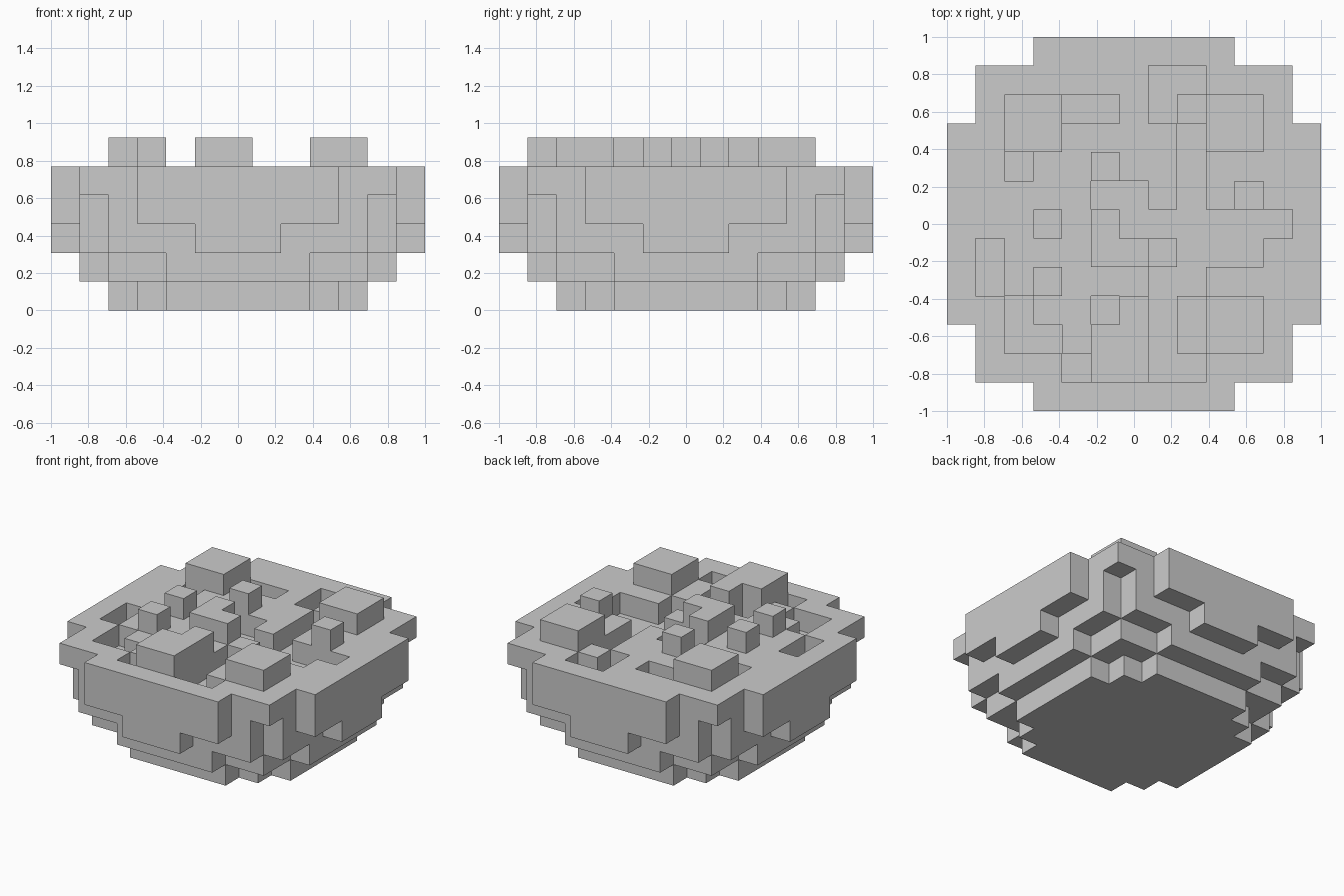
import bpy, bmesh
from mathutils import Vector

if "Cube" in bpy.data.objects:
    bpy.data.objects.remove(bpy.data.objects["Cube"])

S = 2 / 13  # size of one block


def rect(i0, i1, j0, j1):
    return {(i, j) for i in range(i0, i1 + 1) for j in range(j0, j1 + 1)}


def disc(*spans):
    """Stepped disc: union of centred rectangles and their transposes."""
    out = set()
    for a, b in spans:
        out |= rect(-a, a, -b, b) | rect(-b, b, -a, a)
    return out


# Bowl layers from the foot to the rim
layers = [
    disc((4, 2), (3, 3)),
    disc((5, 2), (4, 4)),
    disc((6, 1), (5, 4)),
    disc((6, 3), (5, 4)),
    disc((6, 3), (5, 5)),
]

# Hollows, one block deep, in the top surface
pits = set()
for r in [(-2, -1, 4, 4), (1, 2, 5, 5), (1, 1, 4, 4), (-4, -4, 2, 2),
          (2, 2, -2, 3), (-1, 0, 1, 1), (0, 5, 0, 0), (3, 4, -1, -1),
          (1, 1, -5, -2), (2, 2, -5, -5), (-5, -5, -2, -1),
          (-4, -4, -4, -3), (-3, -3, -4, -4), (-2, -2, -5, -5), (-1, -1, -3, -3)]:
    pits |= rect(*r)
layers[4] -= pits

# Raised lumps on top
lumps = set()
for r in [(-4, -3, 3, 4), (3, 4, 3, 4), (3, 4, -4, -3),
          (-1, 0, -5, -4), (0, 0, -3, -3),
          (-1, 0, -1, -1), (-1, -1, 0, 0),
          (-3, -3, -2, -2), (-3, -3, 0, 0), (-1, -1, 2, 2), (4, 4, 1, 1)]:
    lumps |= rect(*r)

bowl_cells = {(i, j, k) for k, layer in enumerate(layers) for i, j in layer}
lump_cells = {(i, j, 5) for i, j in lumps}
solid = bowl_cells | lump_cells


def block_object(name, cells):
    """Skin the blocks, keeping only exposed faces, and merge flat areas."""
    bm = bmesh.new()
    verts = {}

    def vert(p):
        key = tuple(round(2 * c) for c in p)
        if key not in verts:
            verts[key] = bm.verts.new(p * S)
        return verts[key]

    for c in sorted(cells):
        mid = Vector(c) + Vector((0, 0, 0.5))
        for axis in range(3):
            for sign in (-1, 1):
                n = [0, 0, 0]
                n[axis] = sign
                if tuple(a + b for a, b in zip(c, n)) in solid:
                    continue
                n = Vector(n)
                u = Vector([float(a == (axis + 1) % 3) for a in range(3)])
                v = n.cross(u)
                bm.faces.new([vert(mid + (n + a * u + b * v) / 2)
                              for a, b in ((-1, -1), (1, -1), (1, 1), (-1, 1))])
    bmesh.ops.dissolve_limit(bm, angle_limit=0.01, verts=bm.verts[:], edges=bm.edges[:])
    mesh = bpy.data.meshes.new(name)
    bm.to_mesh(mesh)
    bm.free()
    bpy.context.collection.objects.link(bpy.data.objects.new(name, mesh))


block_object("stepped_bowl", bowl_cells)
block_object("raised_lumps", lump_cells)
